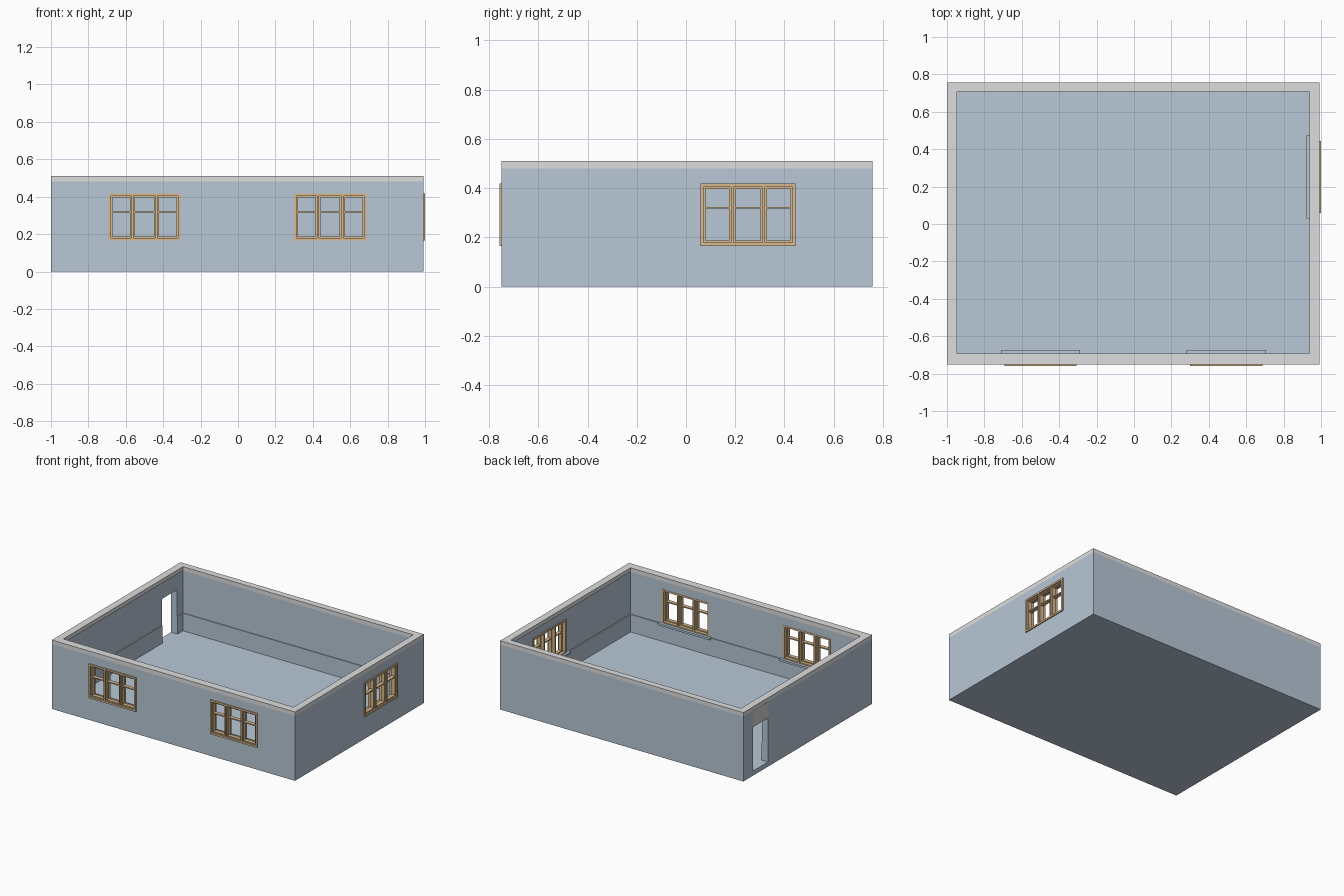
import bpy
from math import radians
from mathutils import Matrix

if "Cube" in bpy.data.objects:
    bpy.data.objects.remove(bpy.data.objects["Cube"])


def make_material(name, rgb):
    m = bpy.data.materials.new(name)
    m.use_nodes = True
    color = (*rgb, 1)
    m.diffuse_color = color
    m.node_tree.nodes["Principled BSDF"].inputs["Base Color"].default_value = color
    return m


BLUE = make_material("pale blue plaster", (0.48, 0.58, 0.68))
GREY = make_material("light grey stone", (0.74, 0.73, 0.73))
LINTEL = make_material("lintel grey", (0.64, 0.64, 0.64))
WOOD = make_material("tan wood", (0.70, 0.49, 0.27))

# Outline of the room: outer faces, recessed inner faces, ledge depth
X0, X1, Y0, Y1 = -1.0, 0.992, -0.75, 0.757
WALL, LEDGE, SHIFT = 0.047, 0.006, 0.005
FLOOR, RAIL, CAP, TOP = 0.035, 0.165, 0.48, 0.51
DOOR = (0.47, 0.645, 0.36)


def box(name, x, y, z, mat, frame=None):
    """Box between three coordinate ranges, optionally placed by a matrix."""
    bpy.ops.mesh.primitive_cube_add(size=1)
    ob = bpy.context.object
    ob.name = name
    size = [r[1] - r[0] for r in (x, y, z)]
    mid = [(r[0] + r[1]) / 2 for r in (x, y, z)]
    m = Matrix.Translation(mid) @ Matrix.Diagonal((*size, 1))
    ob.data.transform(frame @ m if frame else m)
    ob.data.materials.append(mat)
    return ob


def cut(target, cutter):
    mod = target.modifiers.new("cut", "BOOLEAN")
    mod.operation = "DIFFERENCE"
    mod.solver = "EXACT"
    mod.object = cutter
    bpy.context.view_layer.objects.active = target
    bpy.ops.object.modifier_apply(modifier=mod.name)
    bpy.data.objects.remove(cutter)


def hollow(target, inset, z):
    """Cut the room's inner space out of a solid."""
    cut(target, box("cutter", (X0 + inset, X1 - inset),
                    (Y0 + inset + SHIFT, Y1 - inset + SHIFT), z, BLUE))


# Walls with solid floor slab
walls = box("walls_and_floor", (X0, X1), (Y0, Y1), (0, CAP), BLUE)
hollow(walls, WALL, (FLOOR, 1))

# Wainscot along the inner faces and capping along the wall tops
wainscot = box("wainscot", (X0 + WALL, X1 - WALL),
               (Y0 + WALL + SHIFT, Y1 - WALL + SHIFT), (FLOOR, RAIL), BLUE)
hollow(wainscot, WALL + LEDGE, (-1, 1))
capping = box("wall_capping", (X0, X1), (Y0, Y1), (CAP, TOP), GREY)
hollow(capping, WALL + LEDGE, (0, 1))

# Doorway in the side wall, with lintel face above it
cut(walls, box("cutter", (X0 - 0.1, X0 + 0.1), DOOR[:2], (FLOOR, DOOR[2]), BLUE))
cut(wainscot, box("cutter", (X0 - 0.1, X0 + 0.1), DOOR[:2], (0, DOOR[2]), BLUE))
box("door_lintel_face", (X0 - 0.001, X0 + 0.002), DOOR[:2], (DOOR[2], CAP), LINTEL)

# Window measures in local space: x along the wall, y inward from its outer face
HALF, BOTTOM, HEAD = 0.193, 0.165, 0.418
FRAME, MULLION, SASH = 0.013, 0.011, 0.008
OUT, DEEP = -0.008, WALL + 0.007


def window(name, frame, sill_half, sill_depth):
    for part in (walls, wainscot):
        cut(part, box("cutter", (-HALF + 0.003, HALF - 0.003), (-0.1, 0.12),
                      (BOTTOM + 0.003, HEAD - 0.003), BLUE, frame))
    parts = []

    def bar(x, z, y):
        parts.append(box(name, x, y, z, WOOD, frame))

    # outer frame and mullions
    deep = (OUT, DEEP)
    for z in ((BOTTOM, BOTTOM + FRAME), (HEAD - FRAME, HEAD)):
        bar((-HALF, HALF), z, deep)
    upright = (BOTTOM + FRAME, HEAD - FRAME)
    for s in (-1, 1):
        bar(sorted((s * HALF, s * (HALF - FRAME))), upright, deep)
        m = s * HALF / 3
        bar((m - MULLION / 2, m + MULLION / 2), upright, deep)

    # three recessed sashes, each with a glazing bar
    pitch = HALF * 2 / 3
    shallow = (0.002, 0.03)
    for i in (-1, 0, 1):
        l = max(i * pitch - pitch / 2 + MULLION / 2, -HALF + FRAME)
        r = min(i * pitch + pitch / 2 - MULLION / 2, HALF - FRAME)
        bar((l, l + SASH), upright, shallow)
        bar((r - SASH, r), upright, shallow)
        for z in (upright[0], upright[1] - SASH, 0.316):
            bar((l + SASH, r - SASH), (z, z + SASH), shallow)

    bpy.ops.object.select_all(action="DESELECT")
    for p in parts:
        p.select_set(True)
    bpy.context.view_layer.objects.active = parts[0]
    bpy.ops.object.join()
    parts[0].name = name
    # inner sill board
    box(name + "_sill", (-sill_half, sill_half), (WALL - 0.005, sill_depth),
        (0.155, 0.17), BLUE, frame)


for side, x in (("right", -0.5), ("left", 0.493)):
    window("front_window_" + side, Matrix.Translation((x, Y0, 0)), 0.212, 0.075)
turn = Matrix.Rotation(radians(90), 4, "Z")
window("side_window", Matrix.Translation((X1, 0.252, 0)) @ turn, 0.223, 0.07)
